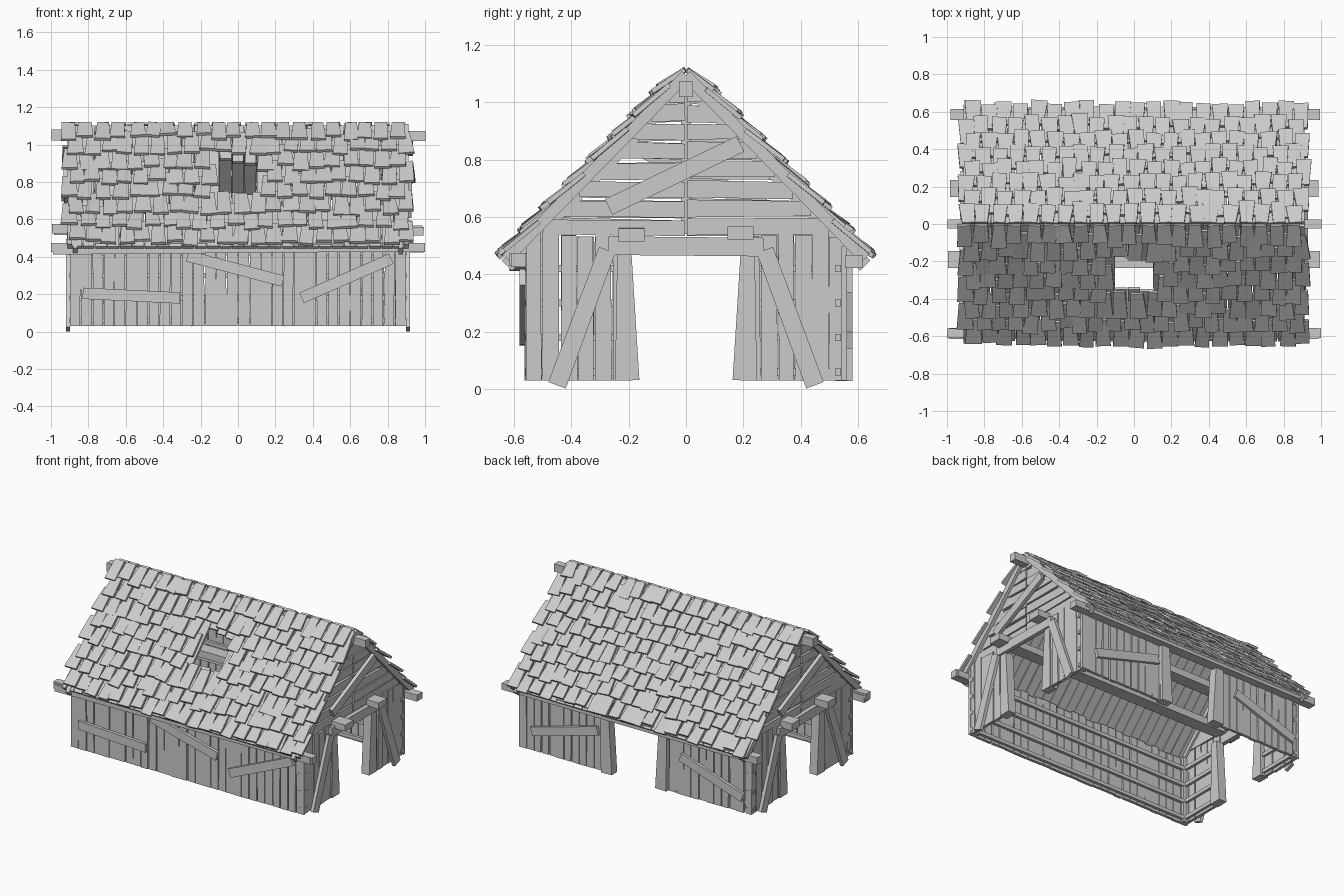
import bpy, bmesh, random
from mathutils import Vector as V

if "Cube" in bpy.data.objects:
    bpy.data.objects.remove(bpy.data.objects["Cube"])

random.seed(7)
R = random.uniform
X, Y, Z = V((1, 0, 0)), V((0, 1, 0)), V((0, 0, 1))


def board(bm, a, b, n, w0, w1, t):
    """Tapered plank from a to b; n is its face normal, w0/w1 its end widths."""
    a, b = V(a), V(b)
    side = (b - a).cross(n).normalized()
    n = side.cross(b - a).normalized()
    v = [bm.verts.new(p + side * sx * w / 2 + n * sn * t / 2)
         for p, w in ((a, w0), (b, w1))
         for sx, sn in ((-1, -1), (1, -1), (1, 1), (-1, 1))]
    for f in ((3, 2, 1, 0), (4, 5, 6, 7), (0, 1, 5, 4), (1, 2, 6, 5), (2, 3, 7, 6), (3, 0, 4, 7)):
        bm.faces.new([v[i] for i in f])


def finish(bm, name):
    bmesh.ops.recalc_face_normals(bm, faces=bm.faces)
    me = bpy.data.meshes.new(name)
    bm.to_mesh(me)
    bm.free()
    ob = bpy.data.objects.new(name, me)
    bpy.context.collection.objects.link(ob)


def upright(bm, pos, n, u0, u1, top):
    """Row of uneven upright planks; pos(u, z) gives a point on the wall."""
    k = max(1, round((u1 - u0) / 0.06))
    p = (u1 - u0) / k
    for i in range(k):
        u = u0 + (i + 0.5) * p
        o = n * R(-0.004, 0.004)
        board(bm, pos(u + R(-.003, .003), 0.03) + o, pos(u + R(-.003, .003), top + R(-.01, .01)) + o,
              n, p - R(0, .01), p - R(0, .01), 0.02)


# Long walls: planks, inner rails, crooked boards nailed on
DOOR = 0.2
for sy, name, spans in ((-1, "front", [(-.9, .9)]), (1, "back", [(-.9, -DOOR), (DOOR, .9)])):
    planks, rails = bmesh.new(), bmesh.new()
    for u0, u1 in spans:
        upright(planks, lambda u, z: V((u, sy * .55, z)), Y, u0, u1, 0.5)
        for z in (.06, .18, .3, .42):
            board(rails, (u0, sy * .53, z), (u1, sy * .53, z), Y, .025, .025, .02)
    finish(planks, name + "_wall_planks")
    finish(rails, name + "_wall_rails")

nailed = bmesh.new()
for x0, z0, x1, z1, y in ((-.83, .205, -.31, .18, -.57), (-.27, .405, .24, .27, -.57), (.34, .18, .82, .39, -.57),
                          (.79, .17, .28, .31, .57), (-.36, .30, -.84, .14, .57)):
    board(nailed, (x0, y, z0), (x1, y, z1), Y, .06, .06, .022)
finish(nailed, "nailed_boards")

# Back doorway posts and lintel
bm = bmesh.new()
for s in (-1, 1):
    board(bm, (s * .21, .55, .03), (s * .225, .55, .47), Y, .085, .06, .06)
board(bm, (-.27, .56, .455), (.27, .56, .455), Y, .06, .06, .04)
finish(bm, "back_door_frame")

# Gable ends: wall planks, door frame, braces, horizontal gable boards
for sx, name in ((1, "right"), (-1, "left")):
    planks, rails, frame, gable = (bmesh.new() for _ in range(4))
    for s in (-1, 1):
        lo, hi = sorted((s * .2, s * .56))
        upright(planks, lambda u, z: V((sx * .885, u, z)), X, lo, hi, 0.54)
        for z in (.06, .18, .3, .42):
            board(rails, (sx * .865, lo, z), (sx * .865, hi, z), X, .025, .025, .02)
        board(rails, (sx * .865, s * .535, .03), (sx * .865, s * .535, .5), X, .035, .035, .04)
        board(frame, (sx * .87, s * .205, .03), (sx * .87, s * .215, .47), X, .085, .05, .06)
        board(frame, (sx * .908, s * .275, .485), (sx * .908, s * .45, .013), X, .06, .065, .022)
        z = .565
        while z < 1.03:
            half = (1.09 - z) * .95
            o = sx * (.88 + R(-.004, .004))
            board(gable, (o, s * .004, z + R(-.006, .006)), (o, s * half, z + R(-.006, .006)),
                  X, R(.052, .062), R(.05, .06), .02)
            z += .066
        # Slanted rafter boards along the gable edge
        for dx, dz, w in ((.87, -.02, .05), (.9, .005, .04)):
            board(gable, (sx * dx, 0, 1.09 + dz), (sx * dx, s * .625, .45 + dz), X, w, w, .025)
    board(frame, (sx * .9, -.27, .5), (sx * .9, .27, .495), X, .065, .065, .03)
    board(gable, (sx * .865, 0, .54), (sx * .865, 0, 1.08), X, .035, .035, .02)
    board(gable, (sx * .915, -sx * .27, .635), (sx * .92, sx * .19, .855), X, .06, .06, .025)
    finish(planks, name + "_end_planks")
    finish(rails, name + "_end_rails")
    finish(frame, name + "_door_frame")
    finish(gable, name + "_gable_boards")

# Long beams sticking out at both ends
bm = bmesh.new()
for y, z, w, t, e in ((0, 1.05, .06, .05, .99), (.19, .545, .05, .09, .98), (-.19, .545, .05, .09, .98),
                      (.585, .445, .05, .06, .98), (-.585, .445, .05, .06, .98)):
    board(bm, (-e - R(0, .015), y, z + R(-.008, .008)), (e + R(0, .015), y, z + R(-.008, .008)), Y, w, w * .9, t)
board(bm, (-1, -.585, .45), (1, -.585, .45), Y, .05, .05, .05)
finish(bm, "roof_beams")

# Roof: slope-wise deck planks under rows of loose shingles, with a hole in front
RIDGE, EAVE = V((0, 0, 1.095)), V((0, .62, .45))
for sy, name in ((-1, "front"), (1, "back")):
    down = V((0, sy * EAVE.y, EAVE.z - RIDGE.z))
    length = down.length
    down.normalize()
    n = V((0, -sy * down.z, abs(down.y)))
    n.y = sy * abs(down.z)

    def pt(x, s, h):
        return RIDGE + X * x + down * s + n * h

    deck, shingles = bmesh.new(), bmesh.new()
    k = 27
    for i in range(k):
        x = -.9 + 1.8 * (i + .5) / k
        parts = [(0, length)]
        if sy < 0 and abs(x) < .1:
            parts = [(0, .26 + R(-.02, .02)), (.52 + R(-.025, .01), length)]
        for s0, s1 in parts:
            board(deck, pt(x, s0, 0), pt(x, s1, R(-.003, .003)), n, .064, R(.058, .064), .018)
    for row in range(8):
        s1 = .115 + row * .111
        cols = 21
        for i in range(cols):
            x = -.925 + 1.85 * (i + .5 + (.2 if row % 2 else -.2)) / cols + R(-.008, .008)
            b = s1 + R(-.02, .02)
            a = max(b - R(.15, .18), -.01)
            if sy < 0 and abs(x) < .115 and b > .27 and a < .5:
                if b < .42:
                    continue
                a = .49 + R(0, .03)
                if b - a < .06:
                    continue
            board(shingles, pt(x + R(-.008, .008), a, .016), pt(x + R(-.008, .008), b, R(.03, .045)),
                  n + X * R(-.06, .06), R(.06, .072), R(.076, .092), .016)
    finish(deck, name + "_roof_deck")
    finish(shingles, name + "_roof_shingles")
